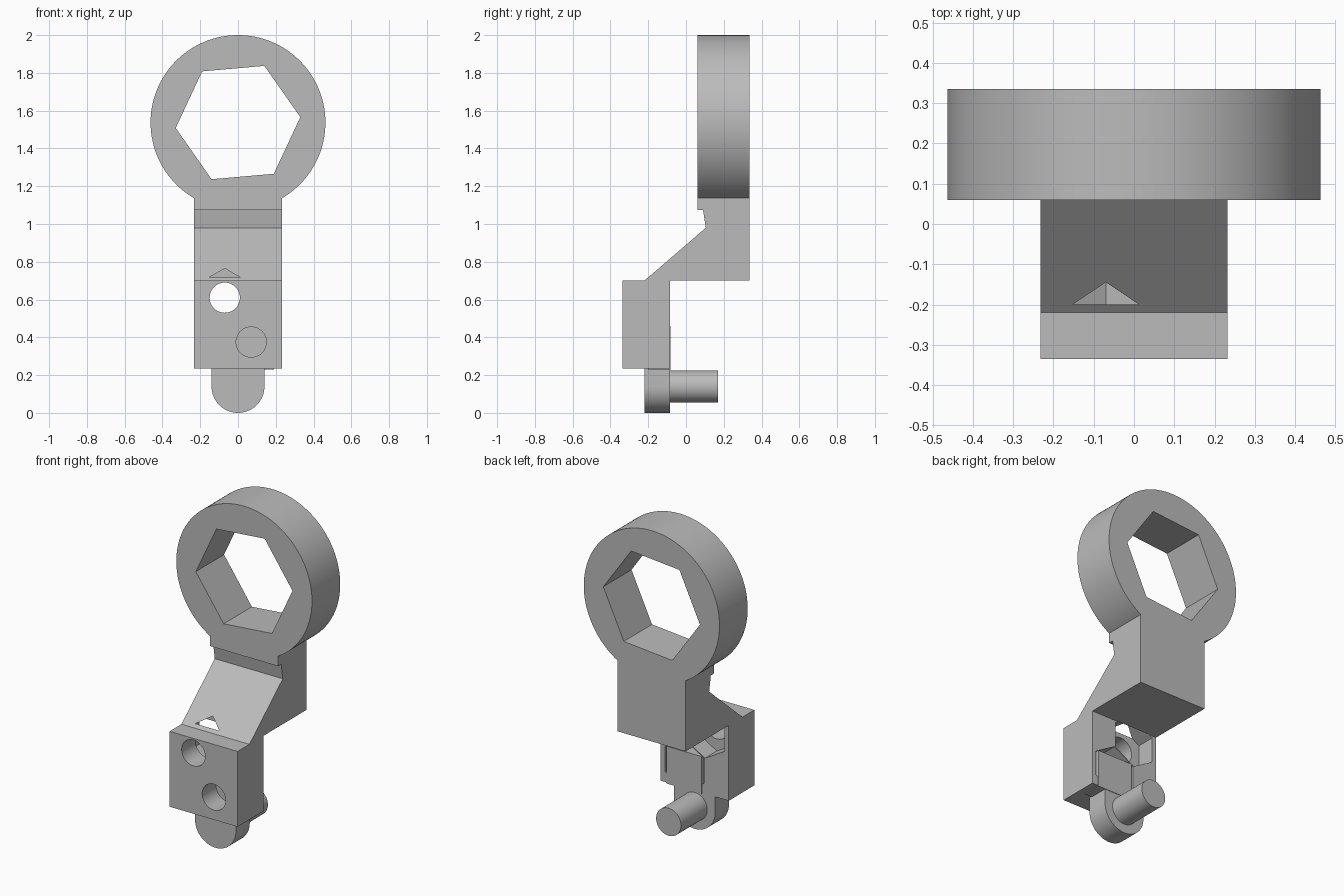
import bpy, bmesh, math
from mathutils import Vector

if "Cube" in bpy.data.objects:
    bpy.data.objects.remove(bpy.data.objects["Cube"], do_unlink=True)

grey = bpy.data.materials.new("plain_grey")
grey.use_nodes = True
grey.diffuse_color = (0.5, 0.5, 0.5, 1)
grey.node_tree.nodes["Principled BSDF"].inputs["Base Color"].default_value = (0.5, 0.5, 0.5, 1)


def extrude(name, points, offset):
    """Prism from a closed outline swept along an offset."""
    bm = bmesh.new()
    face = bm.faces.new([bm.verts.new(p) for p in points])
    moved = bmesh.ops.extrude_face_region(bm, geom=[face])["geom"]
    bmesh.ops.translate(bm, vec=offset,
                        verts=[v for v in moved if isinstance(v, bmesh.types.BMVert)])
    bmesh.ops.recalc_face_normals(bm, faces=bm.faces)
    mesh = bpy.data.meshes.new(name)
    bm.to_mesh(mesh)
    bm.free()
    mesh.materials.append(grey)
    obj = bpy.data.objects.new(name, mesh)
    bpy.context.collection.objects.link(obj)
    return obj


def prism_y(name, x, z, radius, y0, y1, sides, turn=0):
    """Regular prism or cylinder lying along y."""
    angles = [turn + math.tau * i / sides for i in range(sides)]
    pts = [(x + radius * math.cos(a), y0, z + radius * math.sin(a)) for a in angles]
    return extrude(name, pts, Vector((0, y1 - y0, 0)))


def combine(target, other, operation):
    mod = target.modifiers.new(other.name, "BOOLEAN")
    mod.object, mod.operation, mod.solver = other, operation, "EXACT"
    bpy.context.view_layer.objects.active = target
    bpy.ops.object.modifier_apply(modifier=mod.name)
    bpy.data.objects.remove(other, do_unlink=True)


# Clamp body and sloping neck as one side profile
side = [(-.335, .235), (-.335, .70), (-.22, .70), (.105, .98), (.09, 1.075), (.06, 1.075),
        (.06, 1.3), (.335, 1.3), (.335, .70), (-.085, .70), (-.085, .235)]
body = extrude("bracket_body", [(-.232, y, z) for y, z in side], Vector((.464, 0, 0)))

# Large ring with a hexagonal opening
combine(body, prism_y("ring", 0, 1.537, .463, .06, .335, 128), "UNION")
combine(body, prism_y("ring_opening", 0, 1.537, .331, -.1, .5, 6, math.radians(5)), "DIFFERENCE")

# Two screw holes, each with a hexagonal nut pocket behind
for x, z in ((-.07, .61), (.07, .375)):
    combine(body, prism_y("screw_hole", x, z, .08, -.4, -.15, 48), "DIFFERENCE")
    combine(body, prism_y("nut_pocket", x, z, .155, -.2, -.083, 6, math.pi / 6), "DIFFERENCE")

# Lug block seated in the lower nut pocket
block = [(-.05, -.2, .23), (.19, -.2, .23), (.19, -.2, .46), (-.05, -.2, .46)]
extrude("lug_block", block, Vector((0, .118, 0)))

# Rounded lug hanging below the body
arc = [math.pi + math.pi * i / 32 for i in range(33)]
outline = [(.14 * math.cos(a), -.22, .14 + .14 * math.sin(a)) for a in arc]
lug = extrude("rounded_lug", outline + [(.14, -.22, .235), (-.14, -.22, .235)],
              Vector((0, .135, 0)))

# Pin pointing backwards from the lug
pin = prism_y("lug_pin", 0, .14, .085, -.09, .17, 48)

# Smooth the round walls, keep hard edges
bpy.ops.object.select_all(action="DESELECT")
for obj in (body, lug, pin):
    obj.select_set(True)
bpy.context.view_layer.objects.active = body
bpy.ops.object.shade_smooth_by_angle(angle=math.radians(25))
